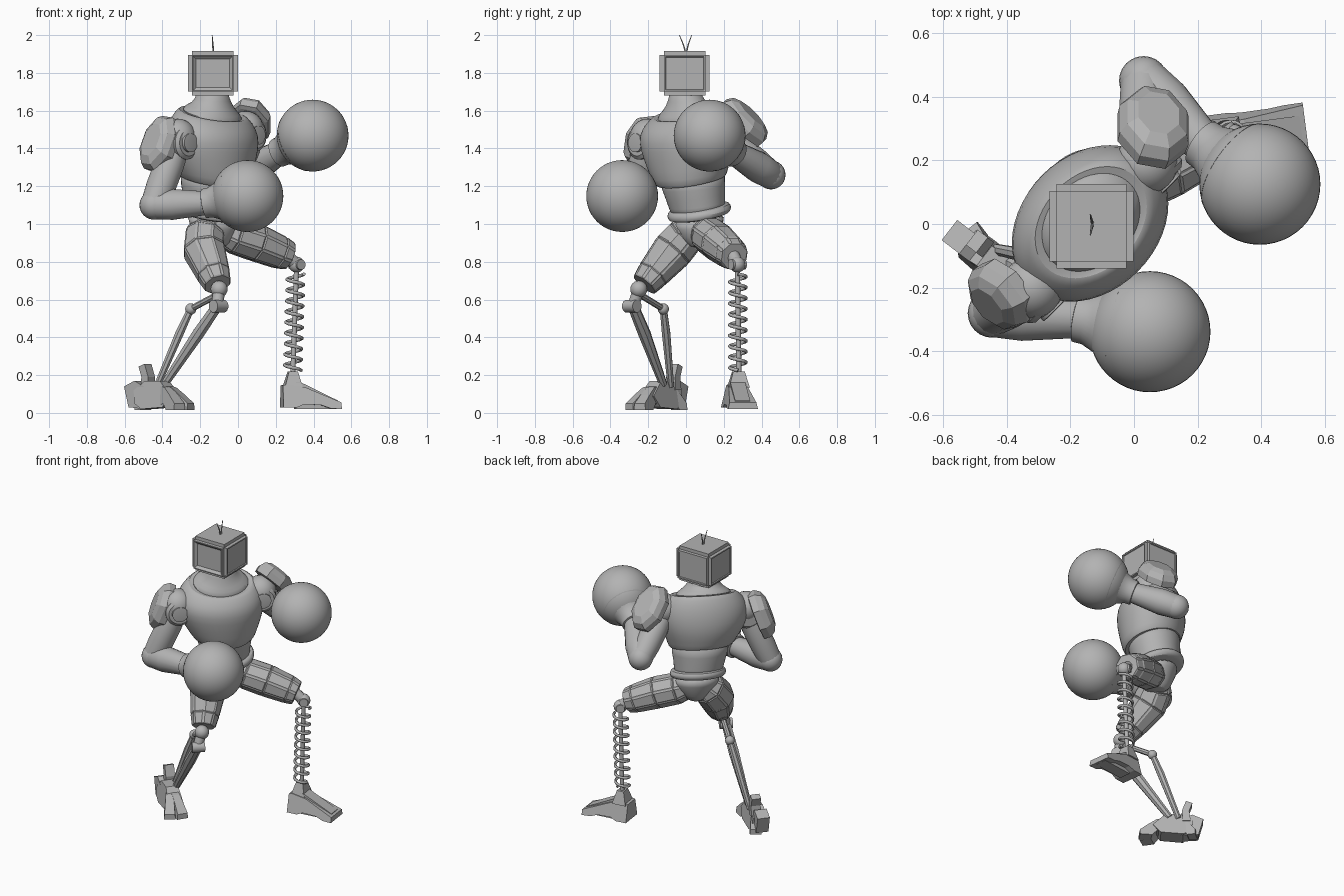
import bpy, bmesh, math
from mathutils import Vector, Matrix

if "Cube" in bpy.data.objects:
    bpy.data.objects.remove(bpy.data.objects["Cube"], do_unlink=True)

GREY = (0.45, 0.45, 0.45, 1)
grey = bpy.data.materials.new("plain_grey")
grey.use_nodes = True
grey.diffuse_color = GREY
grey.node_tree.nodes["Principled BSDF"].inputs["Base Color"].default_value = GREY

FWD = Vector((1, -1, 0)).normalized()   # direction the chest faces
LEFT = Vector((1, 1, 0)).normalized()
UP = Vector((0, 0, 1))


def finish(name, bm, smooth=None, subsurf=0):
    bmesh.ops.recalc_face_normals(bm, faces=bm.faces[:])
    mesh = bpy.data.meshes.new(name)
    bm.to_mesh(mesh)
    bm.free()
    mesh.materials.append(grey)
    obj = bpy.data.objects.new(name, mesh)
    bpy.context.collection.objects.link(obj)
    if subsurf:
        obj.modifiers.new("Subdivision", "SUBSURF").levels = subsurf
        obj.modifiers["Subdivision"].render_levels = subsurf
    if smooth:
        bpy.ops.object.select_all(action="DESELECT")
        obj.select_set(True)
        bpy.context.view_layer.objects.active = obj
        bpy.ops.object.shade_smooth_by_angle(angle=math.radians(smooth))
    return obj


def skin(bm, rings):
    rows = [[bm.verts.new(p) for p in ring] for ring in rings]
    n = len(rows[0])
    sides = [bm.faces.new((a[i], a[(i + 1) % n], b[(i + 1) % n], b[i]))
             for a, b in zip(rows, rows[1:]) for i in range(n)]
    bm.faces.new(rows[0][::-1])
    bm.faces.new(rows[-1])
    return sides


def tube(name, points, radii, sides=16, smooth=40, ref=None, panel=0):
    pts = [Vector(p) for p in points]
    if isinstance(radii, (int, float)):
        radii = [radii] * len(pts)
    if ref is None:
        d = pts[-1] - pts[0]
        axis = min(range(3), key=lambda i: abs(d[i]))
        ref = Vector([1 if i == axis else 0 for i in range(3)])
    rings = []
    for i, (p, r) in enumerate(zip(pts, radii)):
        t = (pts[min(i + 1, len(pts) - 1)] - pts[max(i - 1, 0)]).normalized()
        a = t.cross(ref).normalized()
        b = t.cross(a)
        rings.append([p + r * (a * math.cos(k) + b * math.sin(k))
                      for k in [(j + 0.5) * math.tau / sides for j in range(sides)]])
    bm = bmesh.new()
    faces = skin(bm, rings)
    if panel:
        bmesh.ops.recalc_face_normals(bm, faces=bm.faces[:])
        bmesh.ops.inset_individual(bm, faces=faces, thickness=panel, depth=panel / 2)
    return finish(name, bm, smooth)


def body(name, rings, subsurf=1, n=24):
    """Stacked ovals: x, y, z, half width, half depth, forward drop."""
    loops = []
    for x, y, z, w, d, drop in rings:
        loops.append([Vector((x, y, z)) + LEFT * w * math.cos(k) + FWD * d * math.sin(k)
                      - UP * drop * math.sin(k) for k in [i * math.tau / n for i in range(n)]])
    bm = bmesh.new()
    skin(bm, loops)
    return finish(name, bm, 50, subsurf)


def ball(name, centre, radius, segs=24):
    bm = bmesh.new()
    bmesh.ops.create_uvsphere(bm, u_segments=segs, v_segments=segs // 2, radius=radius,
                              matrix=Matrix.Translation(centre))
    return finish(name, bm, 40)


def prism(name, profile, origin, direction, half_width, top_scale=1.0):
    """Side profile (distance, height) extruded sideways, narrower at the top."""
    d = Vector(direction).normalized()
    s = d.cross(UP)
    top = max(z for _, z in profile)
    bm = bmesh.new()
    skin(bm, [[Vector(origin) + d * u + UP * z
               + s * side * half_width * (1 + (top_scale - 1) * z / top) for u, z in profile]
              for side in (-1, 1)])
    return finish(name, bm)


# head: chamfered box, sunken screen at the front, shallow panels on the other walls
bm = bmesh.new()
bmesh.ops.create_cube(bm, size=1, matrix=Matrix.Translation((-0.133, -0.007, 1.798))
                      @ Matrix.Diagonal((0.264, 0.264, 0.236, 1)))
bmesh.ops.bevel(bm, geom=bm.edges[:], offset=0.022, segments=2, affect="EDGES")
bmesh.ops.recalc_face_normals(bm, faces=bm.faces[:])
walls = [f for f in bm.faces if f.calc_area() > 0.02 and abs(f.normal.z) < 0.5]
screen = [f for f in walls if f.normal.y < -0.5]
panels = [f for f in walls if f not in screen]
bmesh.ops.inset_individual(bm, faces=panels, thickness=0.012, depth=0)
bmesh.ops.inset_individual(bm, faces=panels, thickness=0.004, depth=-0.006)
bmesh.ops.inset_individual(bm, faces=screen, thickness=0.008, depth=0)
bmesh.ops.inset_individual(bm, faces=screen, thickness=0.022, depth=-0.015)
finish("head", bm)
for i, y in enumerate((-0.035, 0.03)):
    tube(f"antenna_{i}", [(-0.13, 0, 1.9), (-0.133, y * 0.4, 1.95), (-0.137, y, 2.0)],
         [0.005, 0.004, 0.002], 6)

# torso, neck and pelvis
body("chest", [(-.13, .03, 1.235, .17, .15, .04), (-.13, .03, 1.225, .195, .175, .045),
               (-.13, .02, 1.26, .215, .19, .045), (-.137, .01, 1.35, .258, .21, .02),
               (-.138, .0, 1.44, .285, .22, .01), (-.138, .0, 1.52, .27, .2, .03),
               (-.135, .005, 1.575, .225, .165, .04), (-.135, .005, 1.59, .2, .148, .045),
               (-.135, .005, 1.575, .185, .138, .045)])
body("collar", [(-.135, .005, 1.54, .18, .135, .045), (-.135, .005, 1.59, .182, .138, .045),
                (-.135, .005, 1.615, .14, .118, .03), (-.135, 0, 1.65, .096, .092, .005),
                (-.135, -.005, 1.72, .082, .082, 0)])
body("belly", [(-.13, .03, 1.3, .2, .18, .03), (-.135, .04, 1.19, .175, .16, .02),
               (-.14, .06, 1.1, .155, .14, .03), (-.14, .07, 1.04, .155, .14, .03)])
body("belt", [(-.14, .07, 1.035, .14, .13, .03), (-.14, .07, 1.04, .17, .155, .035),
              (-.14, .07, 1.065, .182, .165, .035), (-.14, .07, 1.09, .17, .155, .035),
              (-.14, .07, 1.095, .14, .13, .03)])
body("pelvis", [(-.14, .07, 1.05, .15, .135, .03), (-.13, .07, .99, .14, .12, .02),
                (-.12, .07, .93, .1, .1, 0), (-.12, .07, .87, .05, .065, 0)])


# arms with shoulder joints, pads and ball gloves
def arm(side, shoulder, elbow, wrist, glove, pad, pad_normal, pad_long):
    s, e, w, g = map(Vector, (shoulder, elbow, wrist, glove))
    ball(side + "_shoulder", s + UP * .03, .098)
    tube(side + "_shoulder_joint", [s - FWD * .085, s - FWD * .07, s + FWD * .07, s + FWD * .085],
         [.07, .088, .088, .07], 24)
    tube(side + "_shoulder_cap", [s + FWD * .08, s + FWD * .1, s + FWD * .102], [.05, .05, .035], 20)
    tube(side + "_upper_arm", [s, s.lerp(e, .35), s.lerp(e, .7), e], [.07, .08, .08, .072])
    ball(side + "_elbow", e, .077)
    tube(side + "_forearm", [e + (e - w) * .12, e, e.lerp(w, .35), w], [.055, .076, .083, .064])
    d = g - w
    tube(side + "_cuff", [w - d * .06, w - d * .04, w + d * .1, w + d * .3, w + d * .55],
         [.06, .078, .08, .1, .16], 32, 60)
    ball(side + "_glove", g, .19, 48)
    # faceted shoulder pad shell with a broad flat face
    n = Vector(pad_normal).normalized()
    v = Vector(pad_long)
    v = (v - n * v.dot(n)).normalized()
    h = n.cross(v)
    rings = [[Vector(pad) + n * z + (v * .158 * math.cos(k) + h * .118 * math.sin(k)) * r
              for k in [(i + .5) * math.tau / 8 for i in range(8)]]
             for z, r in ((-.05, .85), (-.045, 1), (-.005, 1.02), (.03, .88), (.05, .6))]
    shell = bmesh.new()
    skin(shell, rings)
    finish(side + "_shoulder_pad", shell)


arm("right", (-.32, -.2, 1.43), (-.445, -.28, 1.1), (-.17, -.295, 1.11), (.05, -.338, 1.148),
    (-.425, -.23, 1.43), (-.75, -.6, .35), (.3, .1, 1))
arm("left", (.04, .19, 1.47), (.03, .45, 1.26), (.22, .25, 1.38), (.395, .125, 1.468),
    (.065, .315, 1.55), (.25, .7, .7), (0, .7, -.7))

# left leg: panelled thigh on a spring
tube("left_thigh", [(-.1, .09, .97), (-.02, .12, .94), (.1, .175, .9), (.22, .235, .85), (.27, .255, .83)],
     [.07, .098, .1, .088, .075], 8, None, panel=.01)
ball("left_knee", (.31, .272, .785), .042)
tube("left_knee_pin", [(.285, .307, .785), (.335, .237, .785)], .028, 12)
tube("left_knee_link", [(.25, .247, .84), (.31, .272, .785)], .035, 10)
tube("spring_rod", [(.31, .272, .78), (.29, .28, .2)], .014, 10)
TURNS, STEPS = 9, 16
tube("spring", [(.305 - .015 * t + .044 * math.cos(a), .275 + .044 * math.sin(a), .735 - .51 * t)
                for t, a in [(i / (TURNS * STEPS), i * math.tau / STEPS) for i in range(TURNS * STEPS + 1)]],
     .009, 6, 60, ref=UP)
TOE = (1, .13, 0)
prism("left_foot", [(0, .008), (.07, .008), (.11, .025), (.2, .022), (.25, .004), (.31, 0), (.31, .035),
                    (.12, .115), (.02, .13), (0, .125)], (.232, .262, .02), TOE, .08, .6)
prism("left_foot_ridge", [(.07, 0), (.295, 0), (.295, .045), (.1, .14), (.07, .14)],
      (.232, .262, .02), TOE, .04)
prism("left_ankle", [(.01, 0), (.105, 0), (.082, .085), (.035, .085)], (.232, .27, .135), TOE, .055, .55)

# right leg: panelled thigh on a double rod shin
tube("right_thigh", [(-.14, .06, 1.0), (-.175, .0, .94), (-.18, -.07, .86), (-.13, -.175, .735), (-.108, -.22, .68)],
     [.07, .105, .112, .088, .072], 8, None, panel=.01)
knee, hinge, rear = (-.1, -.25, .655), (-.11, -.28, .565), (-.25, -.12, .55)
ball("right_knee", knee, .045)
tube("right_knee_link", [knee, hinge], .032, 10)
tube("right_hinge", [Vector(hinge) - LEFT * .04 + FWD * .01, Vector(hinge) + LEFT * .04 + FWD * .01],
     .034, 12)
tube("shin_link", [(-.1, -.25, .63), rear], .017, 8)
ball("shin_rear_joint", rear, .03, 16)
tube("shin_front_rod", [hinge, (-.21, -.22, .42), (-.39, -.12, .15)], [.03, .034, .022], 8)
tube("shin_rear_rod", [rear, (-.31, -.105, .42), (-.43, -.08, .14)], [.02, .024, .018], 8)

# right foot: narrow faceted core, two toe claws, heel claws and a spur
STEP = (.79, -.61, 0)
prism("right_foot", [(-.11, .05), (-.06, .02), (.08, .03), (.13, .09), (.05, .17), (-.05, .17), (-.12, .12)],
      (-.43, -.13, 0), STEP, .06, .65)
for i, (x, y) in enumerate(((-.25, -.245), (-.31, -.3), (-.52, -.015))):
    reach = Vector((x + .43, y + .13, 0))
    n = reach.length
    prism(f"claw_{i}", [(.02, .03), (n * .5, .05), (n * .65, .015), (n, .015), (n, .05),
                        (n * .75, .095), (n * .5, .135), (.02, .15)], (-.43, -.13, 0), reach, .038, .6)
prism("heel_claw", [(-.07, .03), (.04, .02), (.05, .13), (-.03, .17), (-.1, .14)], (-.5, -.08, 0), STEP, .04)
prism("heel_spur", [(-.02, .12), (.03, .12), (.035, .19), (.01, .26), (-.03, .245), (-.01, .19)],
      (-.485, -.06, 0), STEP, .03)
